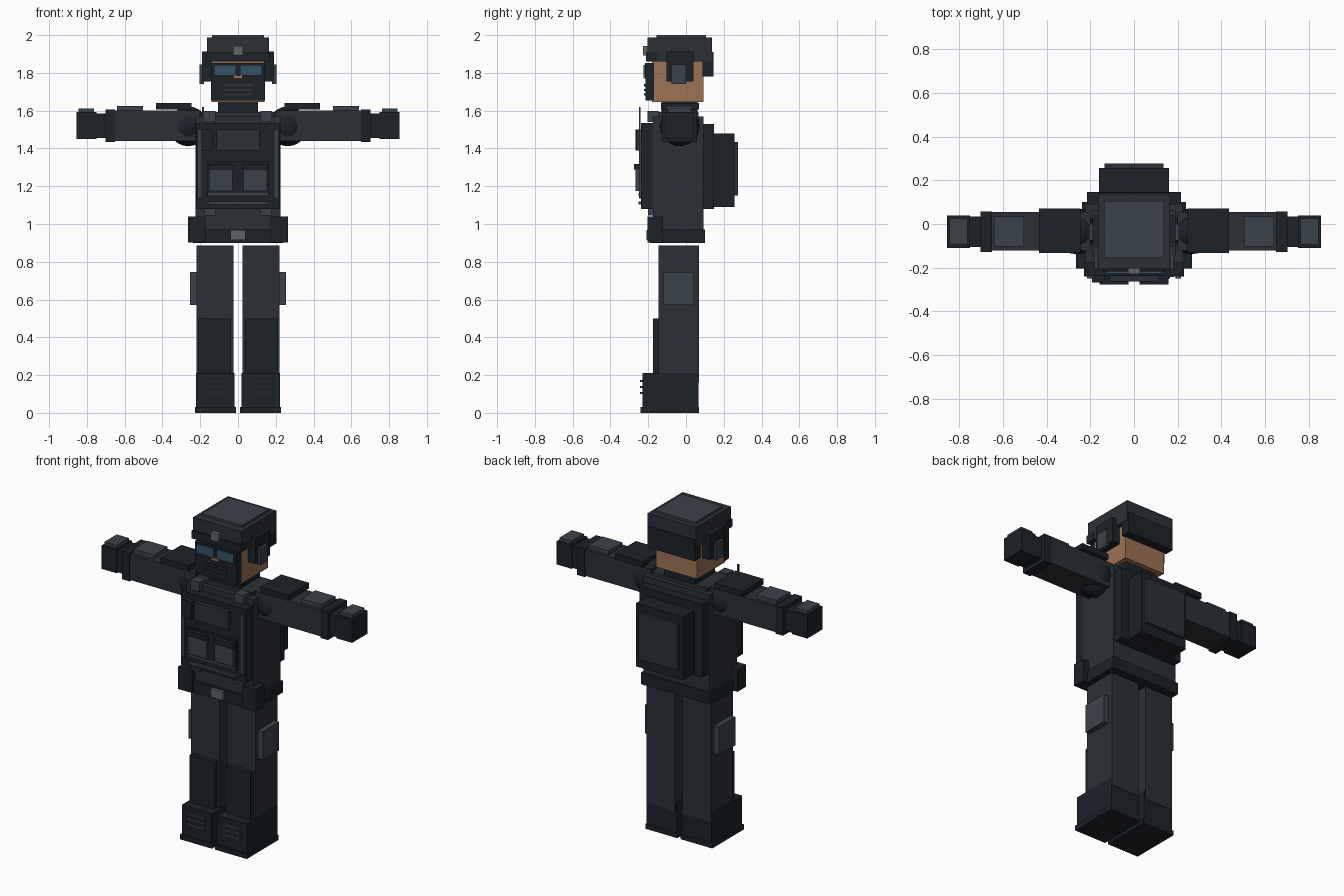
import bpy


def material(name, r, g, b):
    m = bpy.data.materials.new(name)
    m.diffuse_color = (r, g, b, 1)
    return m


CLOTH = material("dark_cloth", 0.024, 0.030, 0.037)
ARMOUR = material("black_armour", 0.012, 0.016, 0.022)
TRIM = material("slate_trim", 0.042, 0.054, 0.066)
METAL = material("grey_metal", 0.11, 0.125, 0.14)
SKIN = material("skin", 0.34, 0.17, 0.09)
LENS = material("lens_blue", 0.035, 0.085, 0.13)


def finish(ob, name, mat):
    ob.name = name
    ob.data.materials.append(mat)
    return ob


def box(name, mat, x, y, z):
    """Box given as (min, max) ranges on each axis."""
    lo, hi = zip(x, y, z)
    bpy.ops.mesh.primitive_cube_add(size=1, location=[(a + b) / 2 for a, b in zip(lo, hi)])
    ob = bpy.context.object
    for v in ob.data.vertices:
        for i in range(3):
            v.co[i] *= hi[i] - lo[i]
    return finish(ob, name, mat)


def mid(name, mat, half, y, z):
    """Box centred on x = 0."""
    return box(name, mat, (-half, half), y, z)


def pair(name, mat, x, y, z):
    """Box on the right and its mirror image on the left."""
    box(name + "_left", mat, x, y, z)
    box(name + "_right", mat, (-x[1], -x[0]), y, z)


# Legs and boots
pair("leg", CLOTH, (0.025, 0.22), (-0.145, 0.07), (0.16, 0.885))
pair("shin_guard", ARMOUR, (0.038, 0.208), (-0.175, -0.14), (0.2, 0.5))
pair("thigh_pouch", TRIM, (0.215, 0.253), (-0.12, 0.04), (0.57, 0.745))
pair("boot", ARMOUR, (0.018, 0.222), (-0.23, 0.067), (0.03, 0.21))
pair("boot_sole", ARMOUR, (0.01, 0.228), (-0.24, 0.07), (0, 0.03))
for z in (0.105, 0.137, 0.169):
    pair("boot_lace", TRIM, (0.06, 0.182), (-0.243, -0.225), (z - 0.006, z + 0.006))

# Torso and belt
mid("torso", CLOTH, 0.225, (-0.175, 0.092), (0.91, 1.57))
mid("belt", ARMOUR, 0.237, (-0.19, 0.1), (0.9, 0.972))
mid("belt_buckle", METAL, 0.04, (-0.21, -0.18), (0.915, 0.967))
pair("belt_pouch", ARMOUR, (0.172, 0.266), (-0.203, -0.122), (0.902, 1.04))
pair("vest_clip", TRIM, (0.12, 0.178), (-0.2, -0.17), (1.045, 1.085))

# Front vest
mid("chest_plate", ARMOUR, 0.222, (-0.238, -0.17), (1.08, 1.535))
mid("upper_chest_panel", CLOTH, 0.115, (-0.262, -0.23), (1.39, 1.5))
pair("vest_strip", TRIM, (0.19, 0.214), (-0.25, -0.23), (1.135, 1.5))
pair("shoulder_buckle", TRIM, (0.12, 0.18), (-0.205, -0.145), (1.54, 1.597))
mid("pouch_backing", ARMOUR, 0.165, (-0.25, -0.23), (1.15, 1.33))
pair("chest_pouch", TRIM, (0.028, 0.153), (-0.268, -0.24), (1.175, 1.3))
pair("pouch_flap", ARMOUR, (0.025, 0.158), (-0.276, -0.24), (1.288, 1.318))
for z in (1.11, 1.155):
    mid("vest_webbing", TRIM, 0.16, (-0.252, -0.23), (z - 0.008, z + 0.008))
box("radio", ARMOUR, (-0.192, -0.132), (-0.268, -0.23), (1.39, 1.5))
box("radio_antenna", TRIM, (-0.19, -0.18), (-0.25, -0.24), (1.48, 1.62))

# Backpack
mid("back_plate", ARMOUR, 0.215, (0.085, 0.147), (1.08, 1.53))
mid("backpack", ARMOUR, 0.16, (0.14, 0.257), (1.09, 1.48))
mid("backpack_pocket", CLOTH, 0.135, (0.25, 0.276), (1.15, 1.435))

# Arms
for side, s in (("left", 1), ("right", -1)):
    bpy.ops.mesh.primitive_uv_sphere_add(segments=24, ring_count=12, radius=0.105,
                                         location=(s * 0.263, -0.033, 1.517))
    finish(bpy.context.object, "shoulder_joint_" + side, ARMOUR)
    bpy.ops.object.shade_smooth_by_angle()
pair("arm", CLOTH, (0.2, 0.67), (-0.122, 0.054), (1.44, 1.6))
pair("shoulder_pad", ARMOUR, (0.245, 0.435), (-0.133, 0.07), (1.605, 1.64))
pair("forearm_plate", TRIM, (0.503, 0.64), (-0.102, 0.034), (1.595, 1.625))
pair("cuff", ARMOUR, (0.65, 0.702), (-0.127, 0.058), (1.433, 1.607))
pair("wrist", ARMOUR, (0.69, 0.76), (-0.105, 0.035), (1.455, 1.585))
pair("hand", ARMOUR, (0.75, 0.855), (-0.11, 0.04), (1.45, 1.592))
pair("knuckle_plate", TRIM, (0.762, 0.845), (-0.094, 0.026), (1.585, 1.612))

# Neck, head and face
mid("neck", ARMOUR, 0.107, (-0.13, 0.06), (1.55, 1.65))
mid("collar", CLOTH, 0.19, (-0.145, 0.065), (1.555, 1.592))
mid("head", SKIN, 0.14, (-0.18, 0.092), (1.645, 1.88))
mid("face_mask", ARMOUR, 0.142, (-0.215, -0.17), (1.655, 1.772))
for z in (1.685, 1.71, 1.735):
    mid("mask_vent", CLOTH, 0.075, (-0.222, -0.21), (z - 0.006, z + 0.006))
mid("goggle_frame", ARMOUR, 0.142, (-0.217, -0.17), (1.77, 1.852))
pair("goggle_lens", LENS, (0.01, 0.127), (-0.226, -0.21), (1.787, 1.842))
mid("nose", SKIN, 0.025, (-0.226, -0.2), (1.77, 1.785))

# Helmet and ear protection
mid("helmet_shell", CLOTH, 0.165, (-0.203, 0.137), (1.86, 1.987))
mid("helmet_top", TRIM, 0.137, (-0.155, 0.105), (1.98, 2.0))
mid("helmet_brim", ARMOUR, 0.168, (-0.212, -0.15), (1.86, 1.908))
mid("helmet_back", ARMOUR, 0.16, (0.088, 0.145), (1.78, 1.91))
mid("helmet_clip", METAL, 0.027, (-0.228, -0.2), (1.893, 1.942))
pair("ear_guard", ARMOUR, (0.138, 0.19), (-0.102, 0.04), (1.755, 1.912))
pair("ear_cup", TRIM, (0.18, 0.205), (-0.076, 0.0), (1.742, 1.845))
